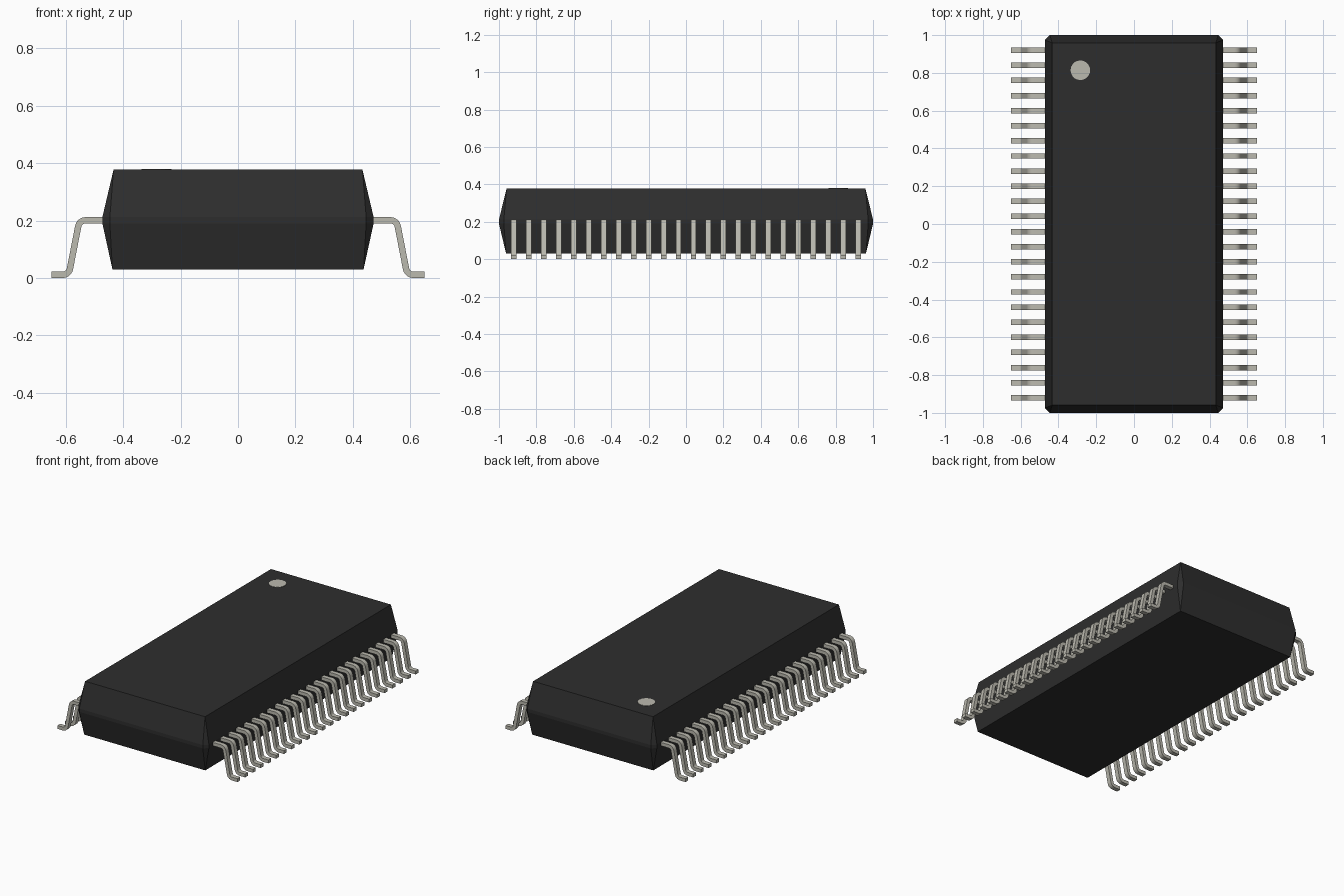
import bpy, bmesh, math
from mathutils import Vector

if "Cube" in bpy.data.objects:
    bpy.data.objects.remove(bpy.data.objects["Cube"], do_unlink=True)


def material(name, rgb):
    m = bpy.data.materials.new(name)
    m.use_nodes = True
    m.diffuse_color = (*rgb, 1)
    m.node_tree.nodes["Principled BSDF"].inputs["Base Color"].default_value = (*rgb, 1)
    return m


def make_object(name, bm, mat):
    bmesh.ops.remove_doubles(bm, verts=bm.verts, dist=1e-5)
    bmesh.ops.recalc_face_normals(bm, faces=bm.faces)
    mesh = bpy.data.meshes.new(name)
    bm.to_mesh(mesh)
    bm.free()
    mesh.materials.append(mat)
    ob = bpy.data.objects.new(name, mesh)
    bpy.context.collection.objects.link(ob)
    return ob


def loft(bm, rings):
    """Join closed rings of points into a capped solid."""
    loops = [[bm.verts.new(p) for p in ring] for ring in rings]
    for a, b in zip(loops, loops[1:]):
        n = len(a)
        for i in range(n):
            bm.faces.new((a[i], a[(i + 1) % n], b[(i + 1) % n], b[i]))
    bm.faces.new(loops[0])
    bm.faces.new(loops[-1])


black = material("black plastic", (0.027, 0.027, 0.027))
metal = material("pale metal", (0.50, 0.49, 0.43))
marker = material("pale marking", (0.50, 0.49, 0.43))

SEAM_LOW, SEAM_HIGH, TOP = 0.19, 0.212, 0.378


# Package body: tapered halves around a seam band with chamfered corners
def outline(x, y, cut, z):
    return [(x, y - cut, z), (x - cut, y, z), (-x + cut, y, z), (-x, y - cut, z),
            (-x, -y + cut, z), (-x + cut, -y, z), (x - cut, -y, z), (x, -y + cut, z)]


bm = bmesh.new()
loft(bm, [outline(0.437, 0.962, 0, 0.03),
          outline(0.472, 1.0, 0.026, SEAM_LOW),
          outline(0.472, 1.0, 0.026, SEAM_HIGH),
          outline(0.433, 0.959, 0, TOP)])
bmesh.ops.dissolve_degenerate(bm, dist=1e-5, edges=bm.edges)
make_object("package_body", bm, black)

# Orientation dot: thin disc on the top face
bm = bmesh.new()
bmesh.ops.create_cone(bm, cap_ends=True, segments=20, radius1=0.052, radius2=0.052, depth=0.004)
dot = make_object("orientation_dot", bm, marker)
dot.location = (-0.284, 0.814, TOP)

# Gull-wing pin: centre line with rounded bends, swept with a flat section
PINS, PITCH, WIDTH, THICK, RADIUS = 24, 0.08, 0.029, 0.022, 0.026
corners = [Vector(p) for p in ((0.44, 0.201), (0.552, 0.201), (0.589, 0.011), (0.65, 0.011))]


def rounded_path(points, radius, steps=5):
    """Return (position, normal) pairs along a filleted polyline."""
    def normal(d):
        return Vector((-d.y, d.x))
    first = (points[1] - points[0]).normalized()
    last = (points[-1] - points[-2]).normalized()
    path = [(points[0], normal(first))]
    for a, b, c in zip(points, points[1:], points[2:]):
        d1, d2 = (b - a).normalized(), (c - b).normalized()
        turn = d1.angle_signed(d2)          # clockwise positive
        side = -1 if turn > 0 else 1
        start = b - d1 * radius * math.tan(abs(turn) / 2)
        centre = start + normal(d1) * side * radius
        for i in range(steps + 1):
            t = -turn * i / steps
            n = normal(d1)
            n = Vector((n.x * math.cos(t) - n.y * math.sin(t),
                        n.x * math.sin(t) + n.y * math.cos(t)))
            path.append((centre - n * side * radius, n))
    path.append((points[-1], normal(last)))
    return path


first_y = -PITCH * (PINS - 1) / 2
bm = bmesh.new()
rings = []
for p, n in rounded_path(corners, RADIUS):
    hi, lo = p + n * THICK / 2, p - n * THICK / 2
    y0, y1 = first_y - WIDTH / 2, first_y + WIDTH / 2
    rings.append([(hi.x, y0, hi.y), (hi.x, y1, hi.y), (lo.x, y1, lo.y), (lo.x, y0, lo.y)])
loft(bm, rings)
pins = make_object("pins", bm, metal)

bpy.ops.object.select_all(action='DESELECT')
pins.select_set(True)
bpy.context.view_layer.objects.active = pins
bpy.ops.object.shade_smooth_by_angle(angle=math.radians(35))

# Repeat the pin along the side and mirror the row across the body
row = pins.modifiers.new("row", 'ARRAY')
row.count = PINS
row.use_relative_offset = False
row.use_constant_offset = True
row.constant_offset_displace = (0, PITCH, 0)
pins.modifiers.new("both_sides", 'MIRROR').use_axis = (True, False, False)
